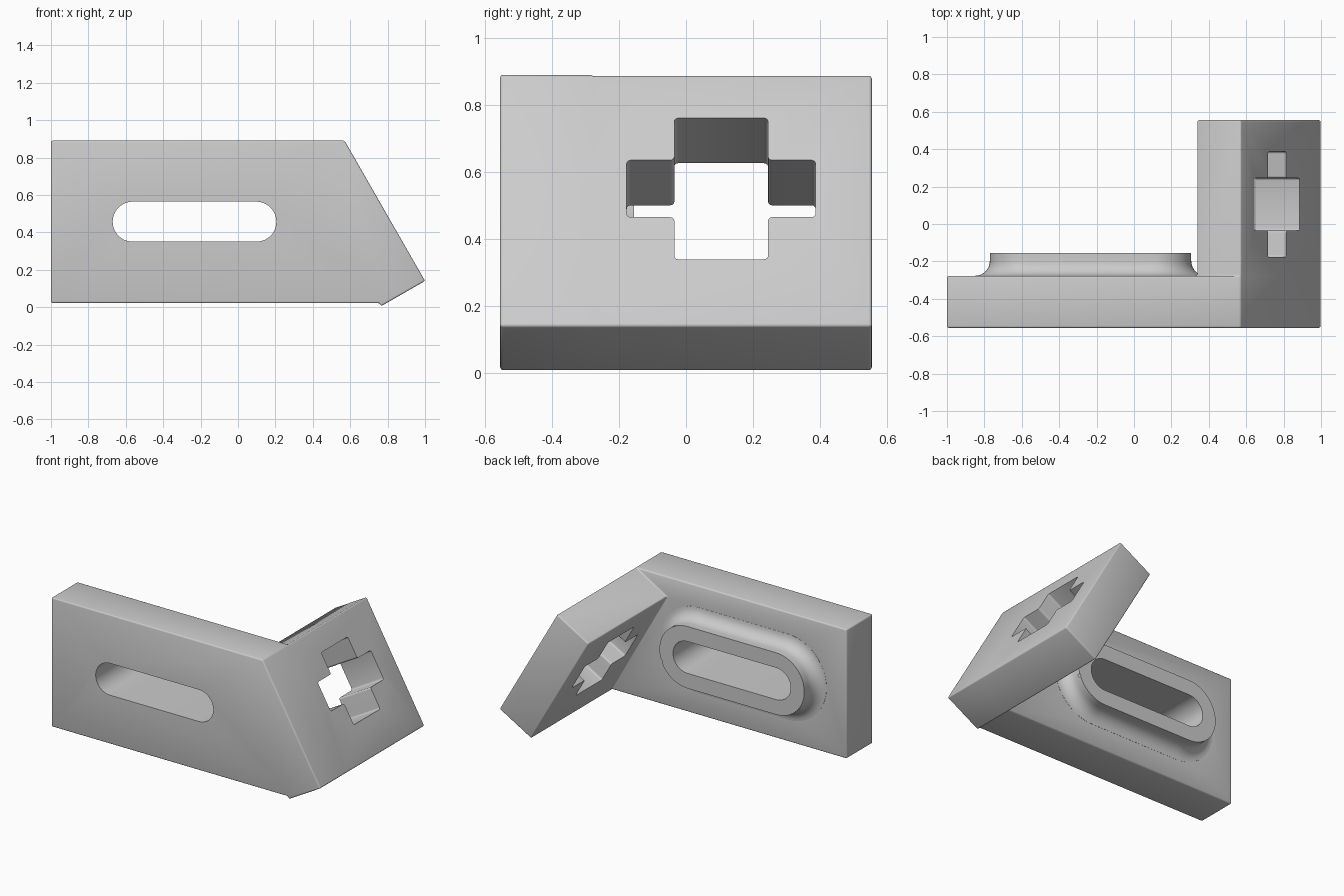
import bpy, bmesh, math
from mathutils import Vector

if "Cube" in bpy.data.objects:
    bpy.data.objects.remove(bpy.data.objects["Cube"])


def finish(name, bm):
    bmesh.ops.recalc_face_normals(bm, faces=bm.faces)
    me = bpy.data.meshes.new(name)
    bm.to_mesh(me)
    bm.free()
    ob = bpy.data.objects.new(name, me)
    bpy.context.collection.objects.link(ob)
    return ob


def loft(name, rings):
    """Closed solid through rings with equal point counts."""
    bm = bmesh.new()
    vs = [[bm.verts.new(p) for p in r] for r in rings]
    n = len(vs[0])
    for a, b in zip(vs, vs[1:]):
        for i in range(n):
            j = (i + 1) % n
            bm.faces.new((a[i], a[j], b[j], b[i]))
    bm.faces.new(vs[0])
    bm.faces.new(vs[-1])
    return finish(name, bm)


def stadium(r, y, x0=-0.563, x1=0.098, zc=0.457, n=24):
    pts = []
    for cx, start in ((x1, -math.pi / 2), (x0, math.pi / 2)):
        for i in range(n + 1):
            a = start + math.pi * i / n
            pts.append((cx + r * math.cos(a), y, zc + r * math.sin(a)))
    return pts


def apply(ob, kind, **props):
    m = ob.modifiers.new(kind, kind)
    for k, v in props.items():
        setattr(m, k, v)
    bpy.context.view_layer.objects.active = ob
    bpy.ops.object.modifier_apply(modifier=m.name)


def boolean(ob, other, op):
    apply(ob, 'BOOLEAN', object=other, operation=op, solver='EXACT')
    bpy.data.objects.remove(other)


# Bracket body: upright plate plus a tilted plate at its end
P = [(-1, .022), (-1, .89), (.57, .89), (1, .14), (.765, .005),
     (.7553, .022), (.335, .755)]
bm = bmesh.new()
f = [bm.verts.new((x, -.555, z)) for x, z in P[:6]]
b = [bm.verts.new((x, -.278, z)) for x, z in P]
e = {i: bm.verts.new((P[i][0], .555, P[i][1])) for i in (2, 3, 4, 6)}
bm.faces.new(f)
for i in range(6):
    j = (i + 1) % 6
    bm.faces.new((f[i], f[j], b[j], b[i]))
bm.faces.new([b[i] for i in (0, 1, 2, 6, 5)])
for i, j in ((2, 3), (3, 4), (6, 2)):
    bm.faces.new((b[i], b[j], e[j], e[i]))
bm.faces.new((b[4], b[5], b[6], e[6], e[4]))
bm.faces.new([e[i] for i in (2, 3, 4, 6)])
bmesh.ops.dissolve_limit(bm, angle_limit=math.radians(2),
                         verts=bm.verts, edges=bm.edges)
body = finish("angle_bracket", bm)
apply(body, 'BEVEL', width=.009, segments=3, limit_method='ANGLE',
      use_clamp_overlap=False)

# Raised slot rim with a concave fillet at its foot
R, F = .208, .08
rings = [stadium(R + F, -.32)]
for i in range(9):
    a = math.pi / 2 * i / 8
    rings.append(stadium(R + F * (1 - math.sin(a)),
                         -.277 + F * (1 - math.cos(a))))
rings.append(stadium(R, -.155))
boolean(body, loft("slot_rim", rings), 'UNION')

# Long slot
boolean(body, loft("slot_cutter", [stadium(.107, -.7), stadium(.107, 0)]),
        'DIFFERENCE')

# Cross-shaped hole, square to the tilted plate
up = Vector((-.43, 0, .75)).normalized()
out = Vector((.75, 0, .43)).normalized()
centre = Vector((.765, .105, .55))
w, h, W, H = .14, .098, .282, .243
cross = [(w, h), (w, H), (-w, H), (-w, h), (-W, h), (-W, -h),
         (-w, -h), (-w, -H), (w, -H), (w, -h), (W, -h), (W, h)]
rings = [[centre + Vector((0, y, 0)) + up * s + out * d for y, s in cross]
         for d in (-.5, .2)]
cutter = loft("cross_cutter", rings)
apply(cutter, 'BEVEL', width=.012, segments=3, limit_method='ANGLE')
boolean(body, cutter, 'DIFFERENCE')

bpy.ops.object.select_all(action='DESELECT')
body.select_set(True)
bpy.context.view_layer.objects.active = body
bpy.ops.object.shade_smooth_by_angle(angle=math.radians(32))
